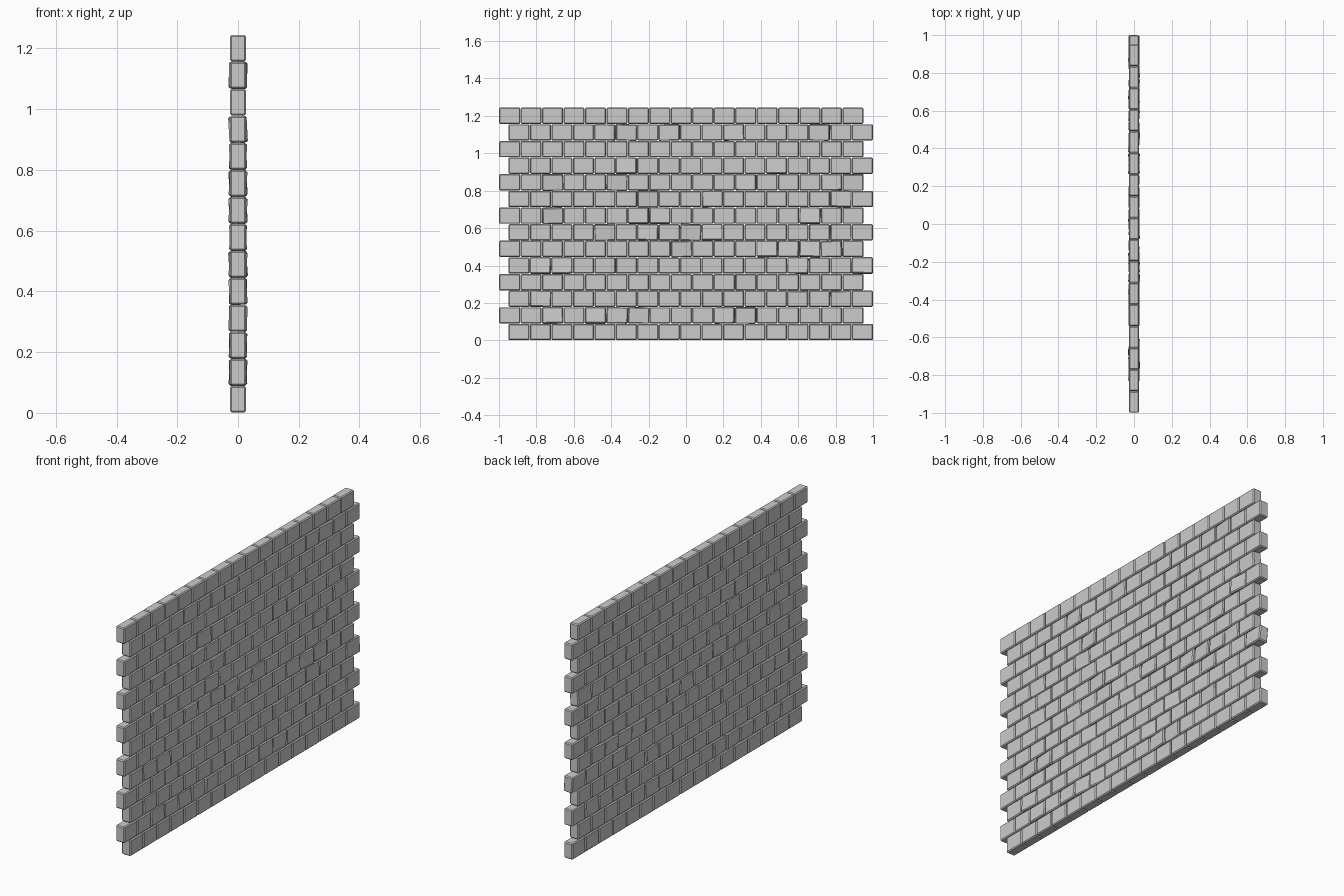
import bpy, bmesh, random
from math import radians
from mathutils import Matrix, Vector, Euler

if "Cube" in bpy.data.objects:
    bpy.data.objects.remove(bpy.data.objects["Cube"])

random.seed(7)
ROWS, COLS = 14, 17
HEIGHT, ROW_LEN = 1.245, 1.95
PITCH_Y, PITCH_Z = ROW_LEN / COLS, HEIGHT / ROWS
SIZE = Vector((0.052, PITCH_Y - 0.002, PITCH_Z - 0.002))


def add_brick(bm, centre, rot):
    m = Matrix.Translation(centre) @ rot.to_matrix().to_4x4() @ Matrix.Diagonal((*SIZE, 1))
    bmesh.ops.create_cube(bm, size=1, matrix=m)


def tilt(limit):
    return radians(random.uniform(-limit, limit))


# Running-bond courses, alternately shifted along y; a few bricks sit crooked
for r in range(ROWS):
    bm = bmesh.new()
    start = -0.95 if r % 2 == 0 else -1.0
    for c in range(COLS):
        centre = Vector((0, start + (c + 0.5) * PITCH_Y, (r + 0.5) * PITCH_Z))
        rot = Euler((0, 0, 0))
        inner = 0 < r < ROWS - 1 and 0 < c < COLS - 1
        loose_end = c == COLS - 1 and r in (4, 9)
        if loose_end or (inner and random.random() < 0.25):
            rot = Euler((tilt(1.5), tilt(5), tilt(5)))
        add_brick(bm, centre, rot)
    mesh = bpy.data.meshes.new(f"brick_row_{r + 1}")
    bm.to_mesh(mesh)
    bm.free()
    row = bpy.data.objects.new(f"brick_row_{r + 1}", mesh)
    bpy.context.collection.objects.link(row)
    # Small chamfer on every brick edge
    bevel = row.modifiers.new("chamfer", 'BEVEL')
    bevel.width = 0.005
    bevel.segments = 1
